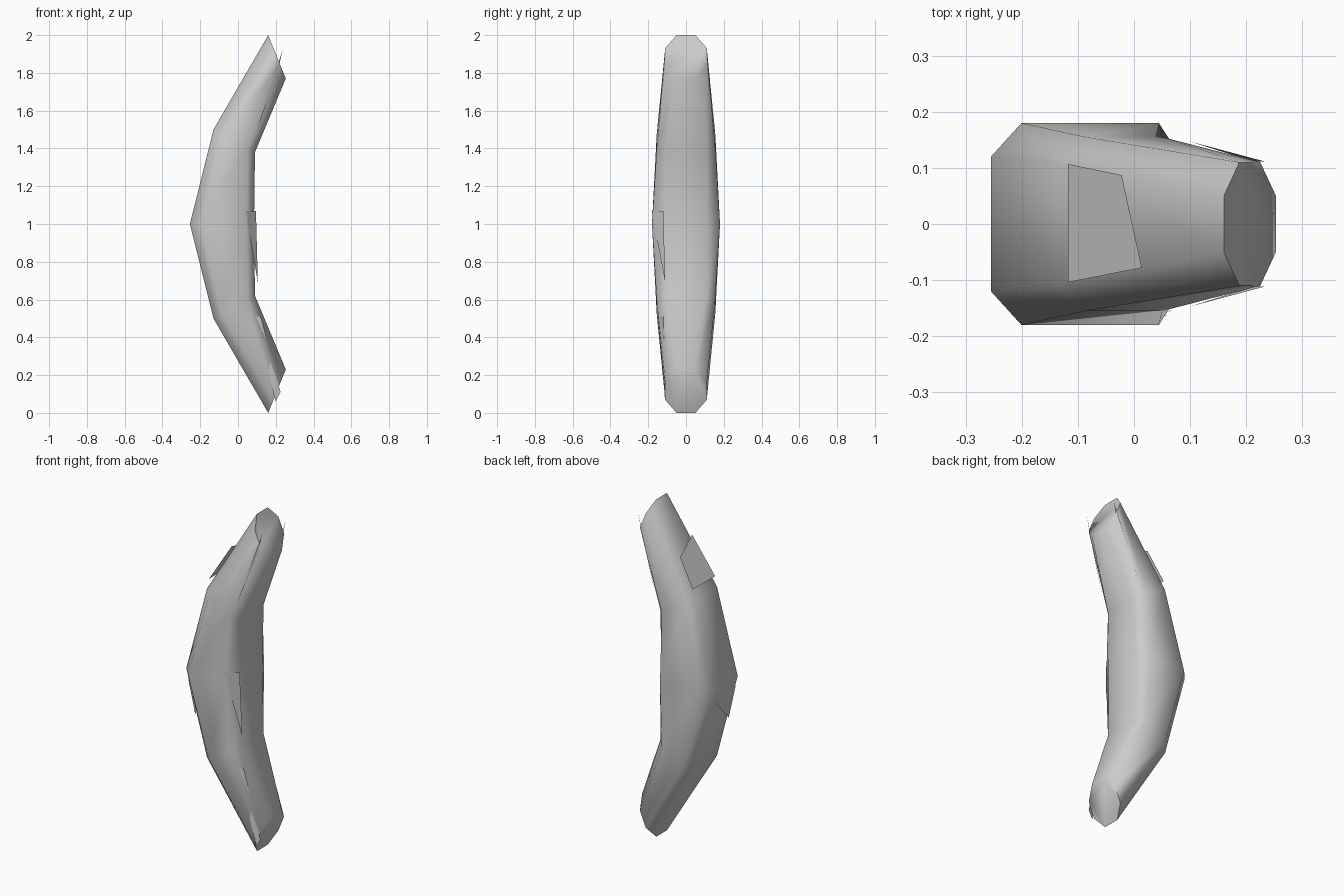
import bpy, bmesh, math
from mathutils import Vector

if "Cube" in bpy.data.objects:
    bpy.data.objects.remove(bpy.data.objects["Cube"])


def make_object(name, bm):
    mesh = bpy.data.meshes.new(name)
    bm.to_mesh(mesh)
    bm.free()
    obj = bpy.data.objects.new(name, mesh)
    bpy.context.collection.objects.link(obj)
    return obj


def ring(bm, outer, inner, t0, t1, w_out, w_side, w_in):
    """Eight-sided section between an outer and an inner (x, z) point."""
    a, b = Vector((outer[0], 0, outer[1])), Vector((inner[0], 0, inner[1]))
    half = [(0, w_out), (t0, w_side), (t1, w_side), (1, w_in)]
    pts = half + [(t, -w) for t, w in reversed(half)]
    return [bm.verts.new(a.lerp(b, t) + Vector((0, w, 0))) for t, w in pts]


# Curved body: sections from the tip to the middle, mirrored about z = 1
tip = ((0.16, 2.0), (0.253, 1.77), 0.3, 0.7, 0.05, 0.11, 0.05)
shoulder = ((-0.13, 1.5), (0.09, 1.38), 0.2, 0.82, 0.105, 0.155, 0.11)
middle = ((-0.255, 1.0), (0.085, 1.0), 0.16, 0.88, 0.12, 0.18, 0.11)


def flip(s):
    return ((s[0][0], 2 - s[0][1]), (s[1][0], 2 - s[1][1])) + s[2:]


bm = bmesh.new()
rings = [ring(bm, *s) for s in (tip, shoulder, middle, flip(shoulder), flip(tip))]
for r, s in zip(rings, rings[1:]):
    for i in range(8):
        j = (i + 1) % 8
        bm.faces.new((r[i], r[j], s[j], s[i]))
bm.faces.new(rings[0])
bm.faces.new(rings[-1])
bmesh.ops.recalc_face_normals(bm, faces=bm.faces)
body = make_object("curved_body", bm)
bpy.context.view_layer.objects.active = body
body.select_set(True)
bpy.ops.object.shade_smooth_by_angle(angle=math.radians(60))

# Thin loose flakes lying just off the surface
flakes = {
    "upper_back_flake": [(-0.118, 0.107, 1.56), (-0.022, 0.087, 1.72),
                         (0.014, -0.078, 1.78), (-0.118, -0.104, 1.56)],
    "front_flake": [(0.04, -0.182, 1.07), (0.095, -0.12, 1.07), (0.105, -0.11, 0.69)],
    "lower_back_flake": [(-0.242, 0.10, 0.94), (-0.242, -0.12, 0.94),
                         (-0.20, -0.115, 0.74)],
    "upper_front_strip": [(0.10, -0.147, 1.50), (0.235, -0.111, 1.92), (0.21, -0.112, 1.80)],
    "upper_rear_strip": [(0.10, 0.147, 1.50), (0.235, 0.111, 1.92), (0.21, 0.112, 1.80)],
    "lower_front_strip": [(0.09, -0.14, 0.51), (0.12, -0.12, 0.51),
                          (0.225, -0.111, 0.11), (0.20, -0.111, 0.06)],
}
for name, pts in flakes.items():
    bm = bmesh.new()
    bm.faces.new([bm.verts.new(p) for p in pts])
    make_object(name, bm)
